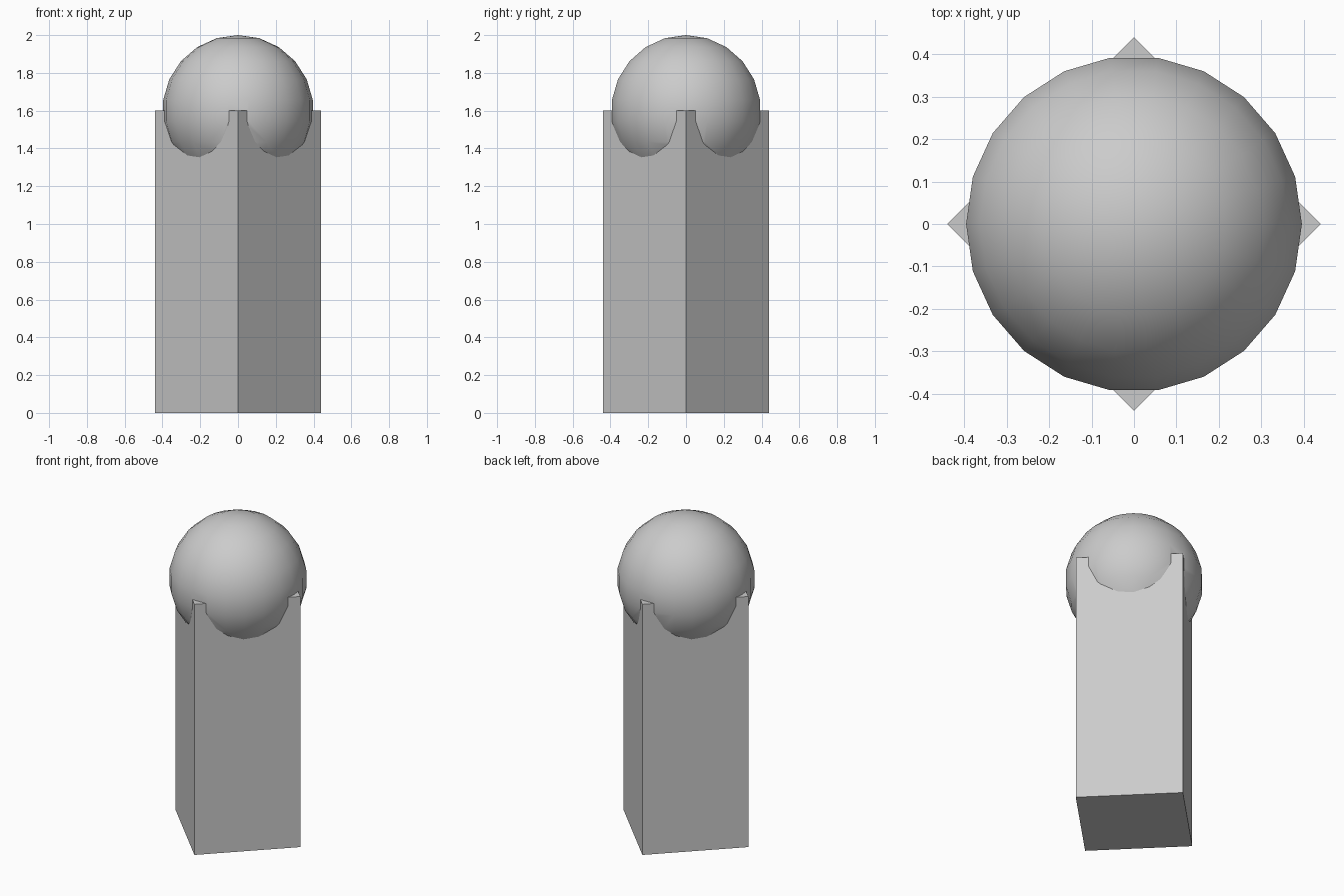
import bpy
import math

if "Cube" in bpy.data.objects:
    bpy.data.objects.remove(bpy.data.objects["Cube"], do_unlink=True)

HEIGHT = 1.6
RADIUS = 0.4
HALF_DIAGONAL = 0.44

grey = bpy.data.materials.new("plain grey")
grey.use_nodes = True
colour = (0.6, 0.6, 0.6, 1)
grey.diffuse_color = colour
grey.node_tree.nodes["Principled BSDF"].inputs["Base Color"].default_value = colour


def finish(obj, name):
    obj.name = name
    obj.data.materials.append(grey)
    bpy.ops.object.transform_apply(location=True, rotation=True, scale=True)
    return obj


# Square post, turned so its corners face the axes
bpy.ops.mesh.primitive_cube_add(size=1, location=(0, 0, HEIGHT / 2),
                                rotation=(0, 0, math.radians(45)))
post = bpy.context.object
side = HALF_DIAGONAL * math.sqrt(2)
post.scale = (side, side, HEIGHT)
finish(post, "post")

# Ball sunk halfway into the top of the post
bpy.ops.mesh.primitive_uv_sphere_add(segments=22, ring_count=11, radius=RADIUS,
                                     location=(0, 0, HEIGHT),
                                     rotation=(0, 0, math.radians(90)))
ball = finish(bpy.context.object, "ball")
bpy.ops.object.shade_smooth()

# Join both into one solid
union = post.modifiers.new("union", "BOOLEAN")
union.operation = "UNION"
union.solver = "EXACT"
union.object = ball
bpy.context.view_layer.objects.active = post
bpy.ops.object.modifier_apply(modifier=union.name)
bpy.data.objects.remove(ball, do_unlink=True)
post.name = "post_with_ball"

# Rounded ball, crisp post edges
bpy.ops.object.select_all(action="DESELECT")
post.select_set(True)
bpy.ops.object.shade_smooth_by_angle(angle=math.radians(30))
